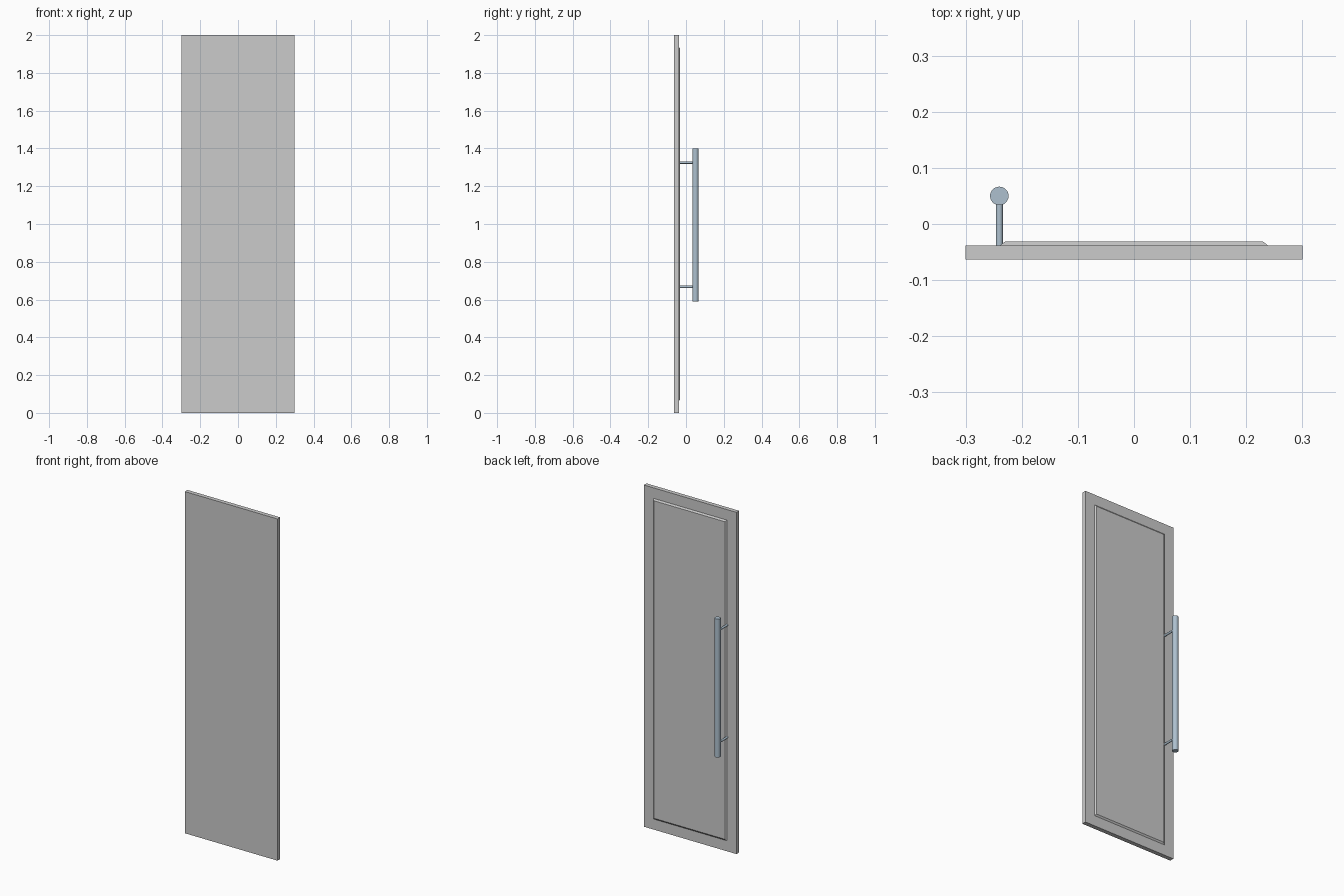
import bpy, bmesh, math

if "Cube" in bpy.data.objects:
    bpy.data.objects.remove(bpy.data.objects["Cube"])

metal = bpy.data.materials.new("brushed_metal")
metal.diffuse_color = (0.42, 0.53, 0.62, 1)
metal.use_nodes = True
metal.node_tree.nodes["Principled BSDF"].inputs["Base Color"].default_value = metal.diffuse_color


def finish(name, bm):
    bmesh.ops.recalc_face_normals(bm, faces=bm.faces)
    mesh = bpy.data.meshes.new(name)
    bm.to_mesh(mesh)
    bm.free()
    ob = bpy.data.objects.new(name, mesh)
    bpy.context.collection.objects.link(ob)
    return ob


def rod(name, radius, length, loc, rot=(0, 0, 0)):
    bpy.ops.mesh.primitive_cylinder_add(vertices=32, radius=radius, depth=length,
                                        location=loc, rotation=rot)
    ob = bpy.context.object
    ob.name = name
    ob.data.materials.append(metal)
    bpy.ops.object.shade_smooth_by_angle(angle=math.radians(35))


# door slab with a raised, chamfered panel on the +y face
bm = bmesh.new()
bmesh.ops.create_cube(bm, size=1)
for v in bm.verts:
    v.co = (v.co.x * 0.6, -0.0505 + v.co.y * 0.025, v.co.z * 2 + 1)
bm.normal_update()
panel = max(bm.faces, key=lambda f: f.normal.y)
bmesh.ops.inset_region(bm, faces=[panel], thickness=0.087)
bmesh.ops.inset_region(bm, faces=[panel], thickness=0.013)
for v in panel.verts:
    v.co.y += 0.007
finish("door_panel", bm)

# vertical bar handle
rod("handle_bar", 0.0165, 0.81, (-0.24, 0.05, 0.995))

# two standoffs joining the bar to the door
for i, z in enumerate((0.668, 1.325)):
    rod(f"handle_post_{i + 1}", 0.0063, 0.09, (-0.24, 0.005, z), (math.pi / 2, 0, 0))
